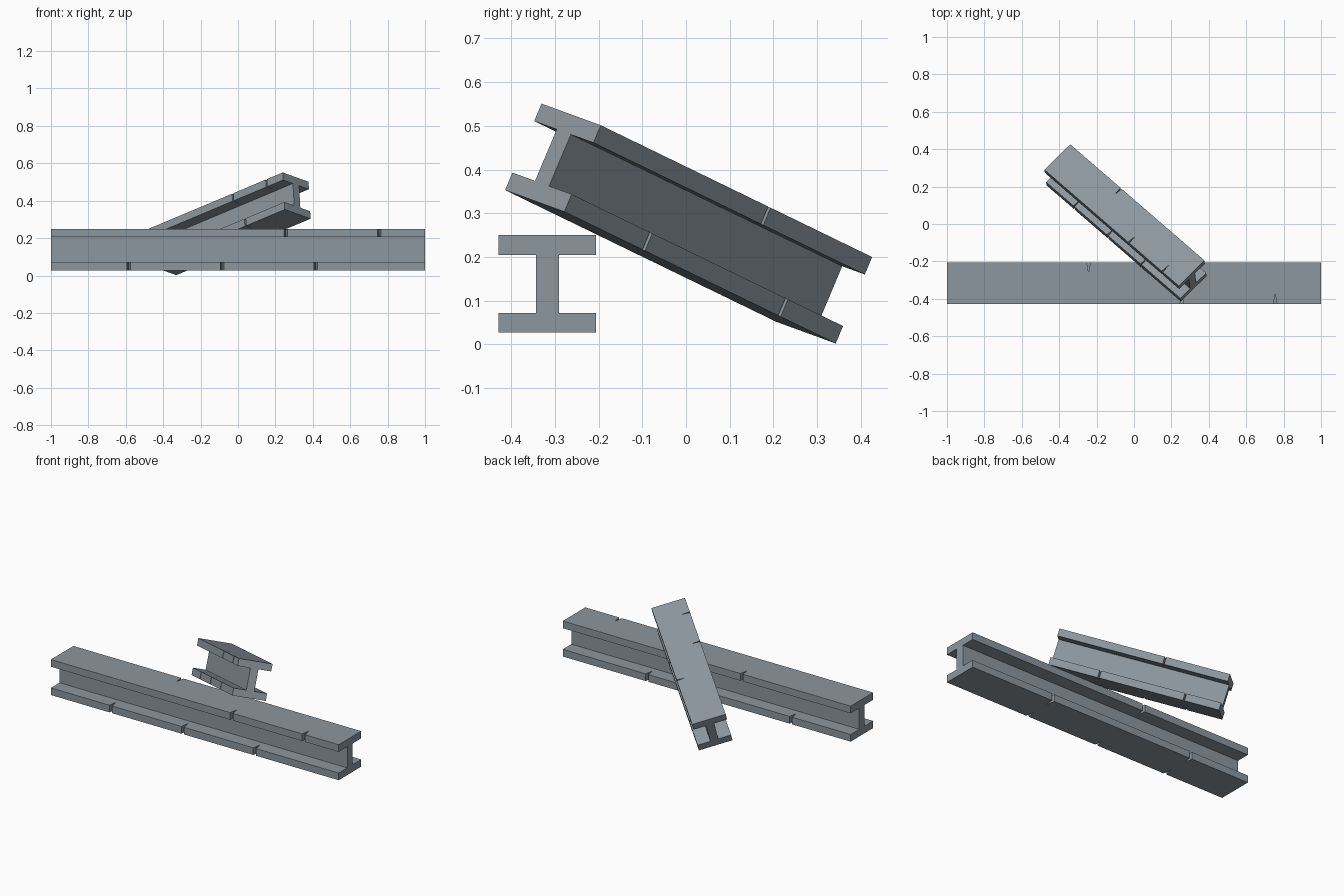
import bpy
import bmesh
from mathutils import Matrix, Vector

if "Cube" in bpy.data.objects:
    bpy.data.objects.remove(bpy.data.objects["Cube"], do_unlink=True)

steel = bpy.data.materials.new("steel_grey")
steel.use_nodes = True
colour = (0.265, 0.31, 0.345, 1)
steel.diffuse_color = colour
steel.node_tree.nodes["Principled BSDF"].inputs["Base Color"].default_value = colour

# Beam section, before each beam is sized
HALF, WIDTH, HEIGHT = 1.0, 0.223, 0.223
FLANGE, WEB = 0.045, 0.053
NICK_DEPTH, NICK_HALF = 0.056, 0.009


def notched_edge(side, nicks):
    """One long flange edge, running from -x to +x, with V nicks."""
    y = side * WIDTH / 2
    pts = [(-HALF, y)]
    for x in sorted(nicks):
        pts += [(x - NICK_HALF, y), (x, y - side * NICK_DEPTH), (x + NICK_HALF, y)]
    return pts + [(HALF, y)]


def add_flange(bm, z, front_nicks, back_nicks):
    outline = notched_edge(-1, front_nicks) + notched_edge(1, back_nicks)[::-1]
    face = bm.faces.new([bm.verts.new((x, y, z)) for x, y in outline])
    grown = bmesh.ops.extrude_face_region(bm, geom=[face], use_keep_orig=True)
    top = [v for v in grown["geom"] if isinstance(v, bmesh.types.BMVert)]
    bmesh.ops.translate(bm, verts=top, vec=(0, 0, FLANGE))


def add_web(bm):
    # Open tube of four sides, closed by the flanges
    z = HEIGHT / 2 - FLANGE
    loop = [(-HALF, -WEB / 2), (HALF, -WEB / 2), (HALF, WEB / 2), (-HALF, WEB / 2)]
    low = [bm.verts.new((x, y, -z)) for x, y in loop]
    high = [bm.verts.new((x, y, z)) for x, y in loop]
    for i in range(4):
        j = (i + 1) % 4
        bm.faces.new((low[i], low[j], high[j], high[i]))


def make_beam(name, matrix):
    bm = bmesh.new()
    add_flange(bm, HEIGHT / 2 - FLANGE, [0.255, 0.755], [-0.243])
    add_flange(bm, -HEIGHT / 2, [-0.585, -0.085, 0.415], [-0.585, 0.415])
    bmesh.ops.recalc_face_normals(bm, faces=bm.faces)
    add_web(bm)
    mesh = bpy.data.meshes.new(name)
    bm.to_mesh(mesh)
    bm.free()
    mesh.materials.append(steel)
    obj = bpy.data.objects.new(name, mesh)
    obj.matrix_world = matrix
    bpy.context.collection.objects.link(obj)


# Long beam lying flat
make_beam("long_beam", Matrix.Translation((0, -0.317, 0.1385)))

# Short beam leaning across it
along = Vector((0.719, -0.622, 0.302)).normalized()
across = Vector((0.689, 0.684, -0.25))
across = (across - along * across.dot(along)).normalized()
up = along.cross(across)
turn = Matrix((along, across, up)).transposed().to_4x4()
size = Matrix.Diagonal((0.498, 0.895, 0.964, 1))
make_beam("leaning_beam", Matrix.Translation((-0.0455, 0.006, 0.2765)) @ turn @ size)
